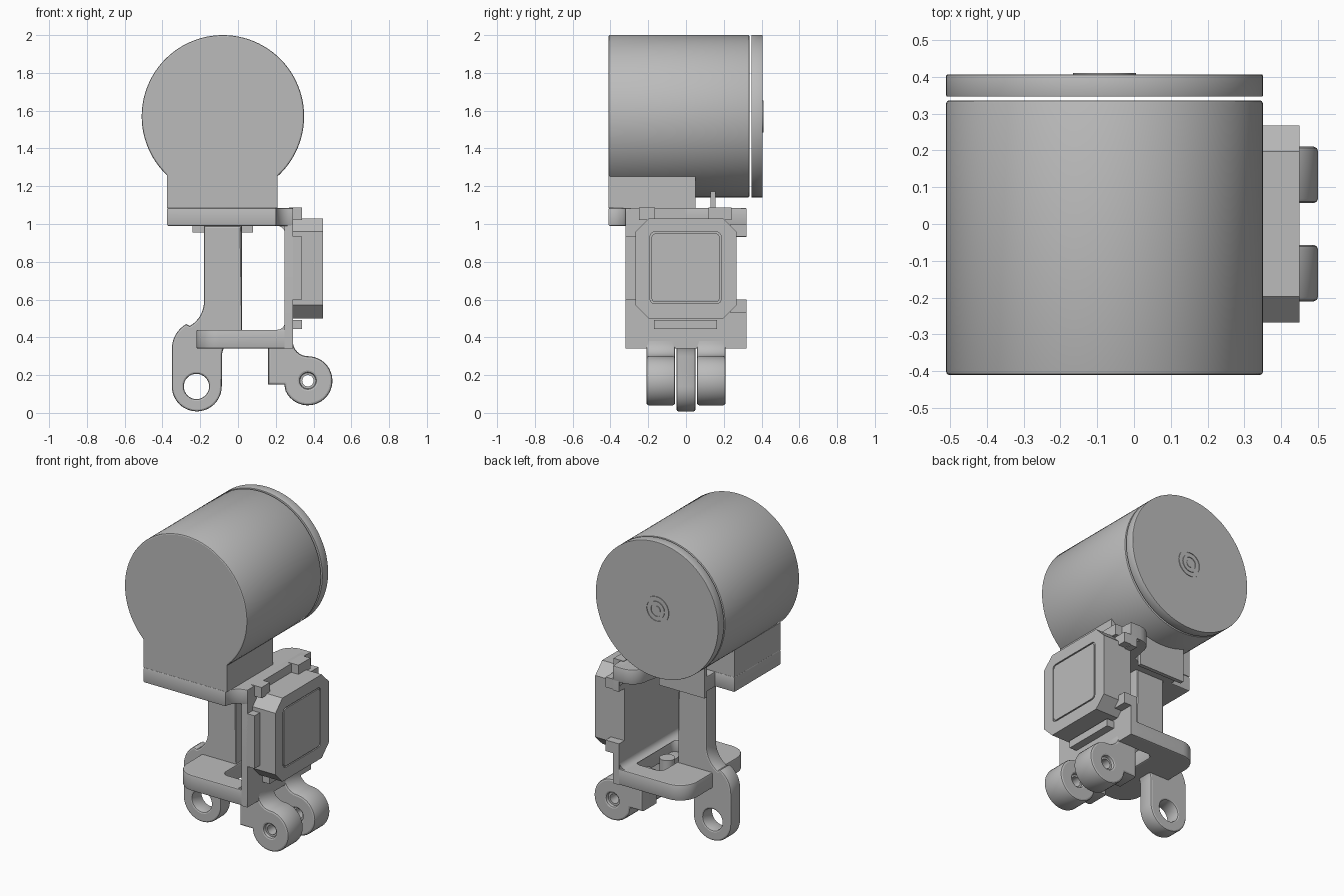
import bpy
from math import cos, sin, pi, radians
from mathutils import Matrix

cube = bpy.data.objects.get("Cube")
if cube:
    bpy.data.objects.remove(cube, do_unlink=True)

grey = bpy.data.materials.new("plain grey")
grey.use_nodes = True
COLOUR = (0.5, 0.5, 0.5, 1)
grey.diffuse_color = COLOUR
grey.node_tree.nodes["Principled BSDF"].inputs["Base Color"].default_value = COLOUR

# Profile planes: columns are the profile's u, v and the extrusion direction
PLANES = {
    "x": Matrix(((0, 0, 1), (1, 0, 0), (0, 1, 0))),
    "y": Matrix(((1, 0, 0), (0, 0, -1), (0, 1, 0))),
    "z": Matrix.Identity(3),
}


def arc(cu, cv, r, start, end, n=16):
    angles = [radians(start + (end - start) * i / n) for i in range(n + 1)]
    return [(cu + r * cos(a), cv + r * sin(a)) for a in angles]


def circle(cu, cv, r, n=32):
    return arc(cu, cv, r, 0, 360, n)[:-1]


def rounded(u0, u1, v0, v1, r):
    return (arc(u1 - r, v1 - r, r, 0, 90, 6) + arc(u0 + r, v1 - r, r, 90, 180, 6)
            + arc(u0 + r, v0 + r, r, 180, 270, 6) + arc(u1 - r, v0 + r, r, 270, 360, 6))


def slab(name, axis, low, high, outlines, bevel=0.0):
    """Extrude an outline (further outlines are holes) along an axis."""
    curve = bpy.data.curves.new(name, "CURVE")
    curve.dimensions = "2D"
    curve.fill_mode = "BOTH"
    curve.extrude = (high - low) / 2 - bevel
    curve.bevel_depth = bevel
    curve.bevel_resolution = 1
    curve.offset = -bevel
    for outline in outlines:
        spline = curve.splines.new("POLY")
        spline.points.add(len(outline) - 1)
        for point, (u, v) in zip(spline.points, outline):
            point.co = (u, v, 0, 1)
        spline.use_cyclic_u = True
    ob = bpy.data.objects.new(name, curve)
    bpy.context.collection.objects.link(ob)
    ob.matrix_world = PLANES[axis].to_4x4()
    ob.location["xyz".index(axis)] = (low + high) / 2
    bpy.ops.object.select_all(action="DESELECT")
    ob.select_set(True)
    bpy.context.view_layer.objects.active = ob
    bpy.ops.object.convert(target="MESH")
    ob = bpy.context.object
    ob.data.materials.clear()
    ob.data.materials.append(grey)
    bpy.ops.object.shade_smooth_by_angle(angle=radians(30))
    return ob


def box(name, x0, x1, y0, y1, z0, z1):
    return slab(name, "z", z0, z1, [[(x0, y0), (x1, y0), (x1, y1), (x0, y1)]])


# Drum housing, separate back cap and its bearing rings
CX, CZ, R = -0.08, 1.57, 0.43
slab("drum_housing", "y", -0.41, 0.336, [circle(CX, CZ, R, 96)], 0.008)
slab("back_cap", "y", 0.346, 0.406, [circle(CX, CZ, R, 96)], 0.003)
for i, r in enumerate((0.085, 0.055)):
    slab(f"bearing_ring_{i + 1}", "y", 0.403, 0.41,
         [circle(CX, CZ, r), circle(CX, CZ, r - 0.016)])
slab("bearing_hub", "y", 0.403, 0.409, [circle(CX, CZ, 0.025)])

# Pedestal and upper mounting plate
box("pedestal", -0.375, 0.21, -0.41, 0.05, 1.085, 1.34)
upper = [(-0.375, -0.41), (0.2, -0.41)] + arc(0.29, -0.41, 0.09, 180, 90, 6)
upper += [(0.29, 0.32), (0.22, 0.32)] + arc(0.22, 0.22, 0.1, 90, 180, 6)
upper += [(0.1, 0.13), (-0.24, 0.13), (-0.24, 0.05), (-0.375, 0.05)]
slab("upper_plate", "z", 0.99, 1.085, [upper, circle(-0.29, -0.2, 0.035)], 0.006)
box("rear_stop_panel", -0.24, 0.08, 0.13, 0.155, 0.955, 1.18)

# Side wall with a notch on its rear edge
wall = [(-0.32, 0.34), (0.32, 0.34), (0.32, 0.6), (0.265, 0.6), (0.265, 0.93),
        (0.32, 0.93)] + arc(0.28, 1.045, 0.04, 0, 90, 6)
wall += arc(-0.28, 1.045, 0.04, 90, 180, 6)
slab("side_wall", "x", 0.247, 0.29, [wall])

# Corner fillets between the wall and the two plates
for name, z, start, corner in (("upper_fillet", 0.95, 0, 0.992),
                               ("lower_fillet", 0.48, 0, 0.438)):
    end = 90 if corner > z else -90
    slab(name, "y", -0.31, 0.31, [arc(0.208, z, 0.04, start, end, 6) + [(0.25, corner)]])

# Lower tray frame with an opening and a post
lower = [(0.29, -0.32), (0.29, 0.32)] + arc(-0.1, 0.2, 0.12, 90, 180, 8)
lower += arc(-0.1, -0.2, 0.12, 180, 270, 8)
slab("lower_frame", "z", 0.34, 0.44, [lower, rounded(0.03, 0.22, -0.2, 0.2, 0.04)], 0.008)
slab("frame_post", "z", 0.34, 0.44, [circle(0.11, 0.03, 0.045)])

# Column running down into the single eyelet arm
arm = [(0.02, 0.99), (0.02, 0.40)] + arc(0.02, 0.30, 0.105, 90, 180, 8)
arm += arc(-0.218, 0.14, 0.132, 0, -180, 24)
arm += arc(-0.2, 0.34, 0.15, 180, 120, 8) + arc(-0.33, 0.59, 0.15, -60, 0, 8)
arm += [(-0.18, 0.99)]
slab("column_arm", "y", -0.05, 0.05, [arm, circle(-0.22, 0.14, 0.067)], 0.01)

# Pair of lugs under the wall
lug = [(0.16, 0.36), (0.16, 0.15), (0.245, 0.15)]
lug += arc(0.37, 0.17, 0.13, 205, 450, 28) + arc(0.37, 0.38, 0.08, 270, 180, 8)
for name, y0, y1 in (("front_lug", -0.21, -0.057), ("rear_lug", 0.057, 0.21)):
    slab(name, "y", y0, y1, [lug, circle(0.37, 0.17, 0.042)], 0.012)
    slab(name + "_bushing", "y", y0 + 0.02, y1 - 0.02,
         [circle(0.37, 0.17, 0.044), circle(0.37, 0.17, 0.03)])

# Eight-sided module with a grooved face panel
Y0, Y1, Z0, Z1, C = -0.267, 0.267, 0.5, 1.03, 0.07
octagon = [(Y0 + C, Z0), (Y1 - C, Z0), (Y1, Z0 + C), (Y1, Z1 - C),
           (Y1 - C, Z1), (Y0 + C, Z1), (Y0, Z1 - C), (Y0, Z0 + C)]
slab("module_body", "x", 0.29, 0.442, [octagon])
slab("module_face", "x", 0.442, 0.45, [octagon, rounded(-0.19, 0.186, 0.578, 0.958, 0.025)])
slab("face_panel", "x", 0.442, 0.45, [rounded(-0.182, 0.178, 0.586, 0.95, 0.022)])

# Retaining clips around the module
box("front_clip", 0.285, 0.34, -0.32, -0.265, 0.6, 0.935)
for name, z0, z1 in (("rear_clip_upper", 0.935, 1.0), ("rear_clip_lower", 0.53, 0.6)):
    box(name, 0.285, 0.34, 0.235, 0.32, z0, z1)
for name, y0, y1 in (("top_clip_front", -0.25, -0.165), ("top_clip_rear", 0.12, 0.24)):
    box(name, 0.27, 0.34, y0, y1, 1.02, 1.088)
box("bottom_clip", 0.285, 0.34, -0.17, 0.165, 0.445, 0.492)
